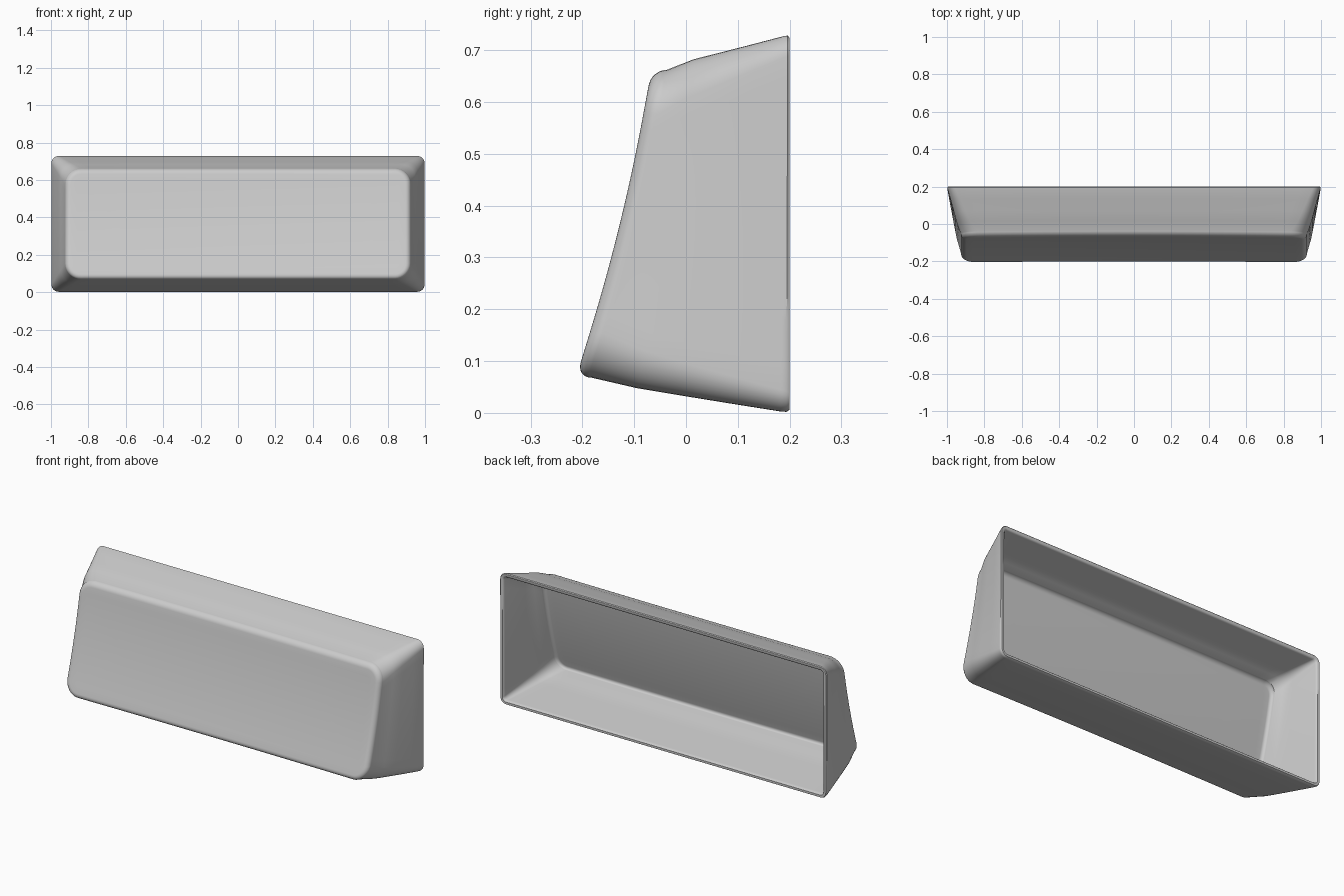
import bpy, bmesh, math

if "Cube" in bpy.data.objects:
    bpy.data.objects.remove(bpy.data.objects["Cube"])

BACK = 0.2            # y of the open rim
NX, NZ, NC = 32, 14, 8  # segments per long side, short side, corner


def dish(x, z):
    """y of the concave, slightly bowed front face."""
    d = z - 0.365
    return -0.128 + 0.2451 * d - 0.1462 * d * d + 0.006 * (1 - (x / 0.92) ** 2)


def outline(hw, z0, z1, r):
    """Rounded rectangle in x/z, with subdivided straight sides."""
    r = max(0, min(r, (z1 - z0) / 2))
    corners = [(hw - r, z0 + r, -90), (hw - r, z1 - r, 0),
               (r - hw, z1 - r, 90), (r - hw, z0 + r, 180)]
    pts = []
    for i, (cx, cz, a0) in enumerate(corners):
        arc = [(cx + r * math.cos(math.radians(a0 + 90 * k / NC)),
                cz + r * math.sin(math.radians(a0 + 90 * k / NC)))
               for k in range(NC + 1)]
        nx, nz, na = corners[(i + 1) % 4]
        end = (nx + r * math.cos(math.radians(na)), nz + r * math.sin(math.radians(na)))
        n = NZ if i % 2 == 0 else NX
        a = arc[-1]
        pts += arc + [(a[0] + (end[0] - a[0]) * k / n, a[1] + (end[1] - a[1]) * k / n)
                      for k in range(1, n)]
    return pts


def ring(s, inset=0.0, back=0.0):
    """Section s of the way from rim (0) to front face (1), inset and pushed back in y."""
    r = 0.04 + 0.045 * s - inset
    pts = outline(1 - 0.075 * s - inset, 0.068 * s + inset, 0.73 - 0.068 * s - inset, r)
    return [(x, BACK + s * (dish(x, z) - BACK) + back, z) for x, z in pts]


def shell(wall, front, fillet):
    """Rings of one skin: side walls, rounded edge, then the face closing to a line."""
    rings = [ring(s, wall) for s in (0.04, 0.25, 0.5, 0.7)]
    for k in range(9):
        a = math.radians(90 * k / 8)
        rings.append(ring(1, wall + fillet * (1 - math.cos(a)),
                          front + fillet * (1 - math.sin(a))))
    d0, d1 = wall + fillet, (0.73 - 2 * 0.068) / 2
    rings += [ring(1, d0 + (d1 - d0) * k / 8, front) for k in range(1, 9)]
    return rings


# Outer skin, softened rim and inner cavity as one continuous loft
outer = shell(0.0, 0.0, 0.03)
inner = shell(0.022, 0.035, 0.02)
rim = [ring(0.015, 0.001), ring(0, 0.006), ring(0, 0.018), ring(0.015, 0.022)]
rings = outer[::-1] + rim + inner

bm = bmesh.new()
loops = [[bm.verts.new(p) for p in r] for r in rings]
n = len(loops[0])
for a, b in zip(loops, loops[1:]):
    for i in range(n):
        j = (i + 1) % n
        bm.faces.new((a[i], a[j], b[j], b[i]))
bmesh.ops.remove_doubles(bm, verts=bm.verts, dist=0.0003)
bmesh.ops.recalc_face_normals(bm, faces=bm.faces)
mesh = bpy.data.meshes.new("keycap_shell")
bm.to_mesh(mesh)
bm.free()
cap = bpy.data.objects.new("keycap_shell", mesh)
bpy.context.collection.objects.link(cap)
bpy.context.view_layer.objects.active = cap
cap.select_set(True)
bpy.ops.object.shade_smooth_by_angle(angle=math.radians(40))
